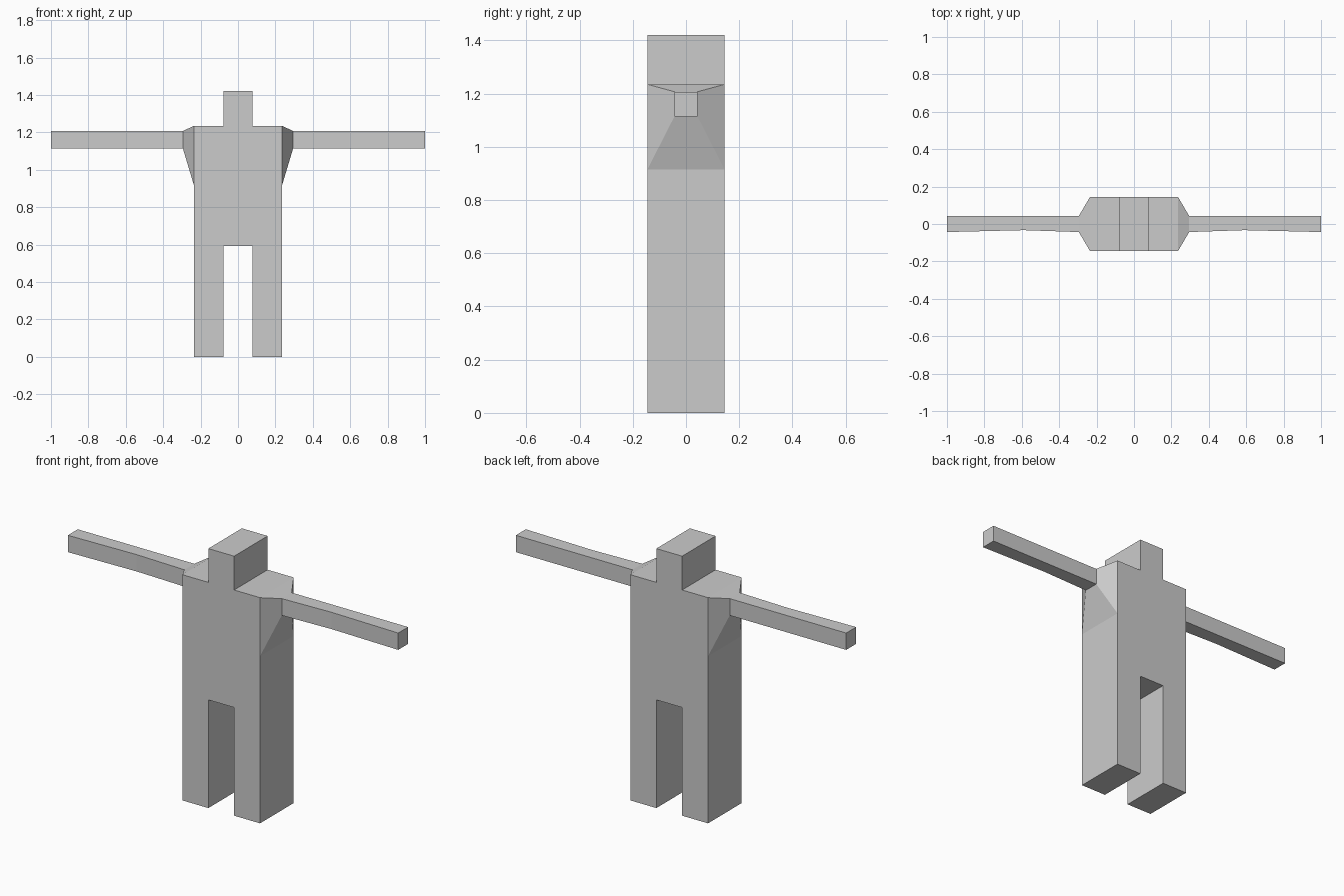
import bpy, bmesh

if "Cube" in bpy.data.objects:
    bpy.data.objects.remove(bpy.data.objects["Cube"])

grey = bpy.data.materials.new("light grey")
grey.diffuse_color = (0.6, 0.6, 0.6, 1)
grey.use_nodes = True
grey.node_tree.nodes["Principled BSDF"].inputs["Base Color"].default_value = grey.diffuse_color


def half_object(name, bm):
    """Finish a right-hand half and mirror it across x."""
    bmesh.ops.recalc_face_normals(bm, faces=bm.faces)
    mesh = bpy.data.meshes.new(name)
    bm.to_mesh(mesh)
    bm.free()
    mesh.materials.append(grey)
    obj = bpy.data.objects.new(name, mesh)
    bpy.context.collection.objects.link(obj)
    mirror = obj.modifiers.new("mirror", 'MIRROR')
    mirror.use_clip = True
    return obj


# Body: half silhouette extruded in depth, left open at centre and shoulder
DEPTH = 0.145
profile = [(0, 0.592), (0.078, 0.592), (0.078, 0), (0.235, 0), (0.235, 0.915),
           (0.235, 1.235), (0.078, 1.235), (0.078, 1.42), (0, 1.42)]
SHOULDER_EDGE = 4
bm = bmesh.new()
front = [bm.verts.new((x, -DEPTH, z)) for x, z in profile]
back = [bm.verts.new((x, DEPTH, z)) for x, z in profile]
bm.faces.new(front)
bm.faces.new(back[::-1])
for i in range(len(profile) - 1):
    if i != SHOULDER_EDGE:
        bm.faces.new((front[i], back[i], back[i + 1], front[i + 1]))
half_object("body", bm)

# Arms: tapering shoulder, then a slim bar whose front dips at the elbow
# Sections: x, front y, back y, bottom z, top z
sections = [(0.235, -DEPTH, DEPTH, 0.915, 1.235),
            (0.295, -0.043, 0.043, 1.115, 1.207),
            (0.59, -0.033, 0.043, 1.115, 1.207),
            (1.0, -0.043, 0.043, 1.115, 1.207)]
bm = bmesh.new()
rings = [[bm.verts.new((x, y, z)) for y, z in ((y0, z0), (y1, z0), (y1, z1), (y0, z1))]
         for x, y0, y1, z0, z1 in sections]
for a, b in zip(rings, rings[1:]):
    for i in range(4):
        j = (i + 1) % 4
        bm.faces.new((a[i], a[j], b[j], b[i]))
bm.faces.new(rings[-1])
half_object("arms", bm)
